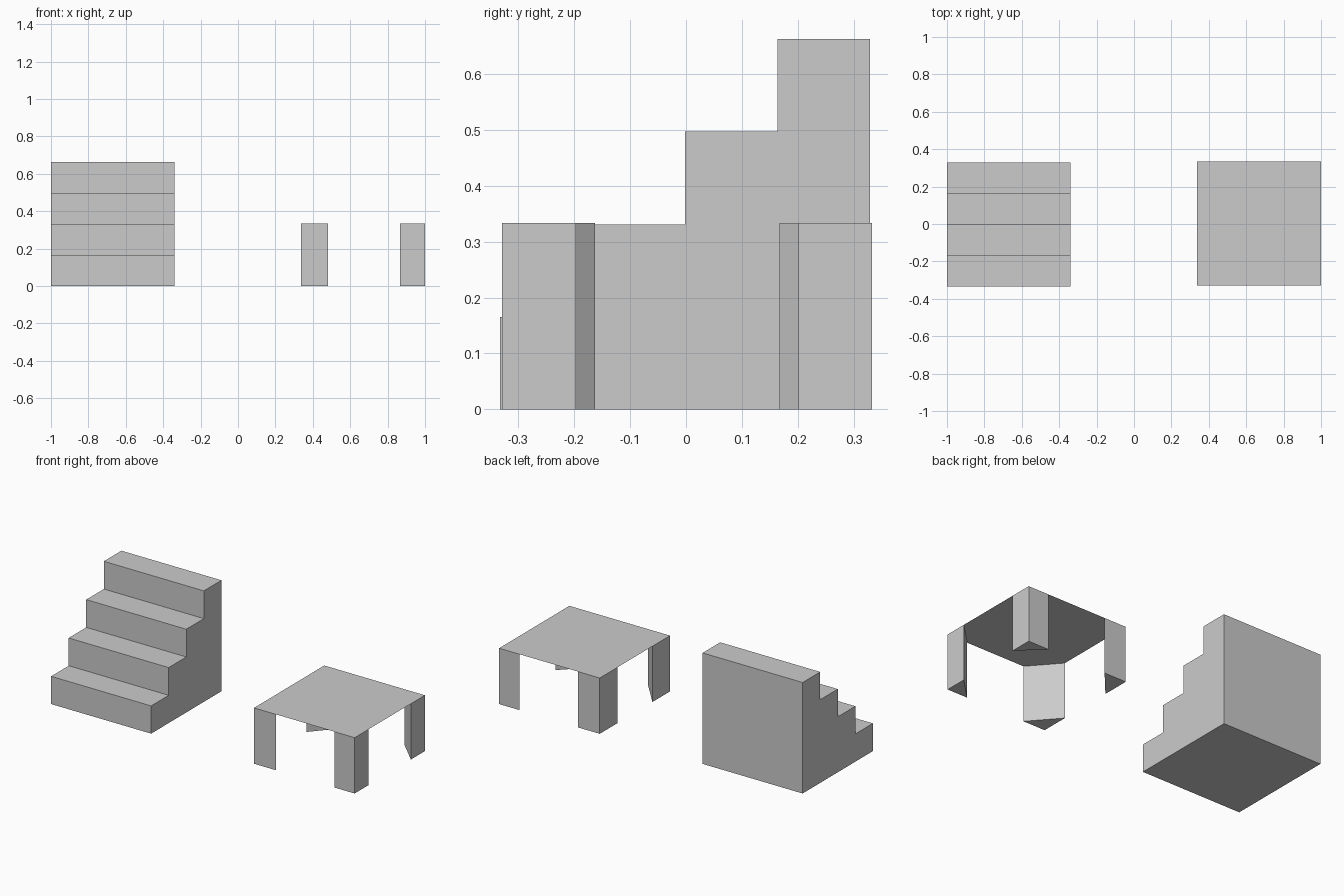
import bpy

if "Cube" in bpy.data.objects:
    bpy.data.objects.remove(bpy.data.objects["Cube"])


def make_object(name, verts, faces):
    mesh = bpy.data.meshes.new(name)
    mesh.from_pydata(verts, [], faces)
    mesh.update()
    obj = bpy.data.objects.new(name, mesh)
    bpy.context.collection.objects.link(obj)
    return obj


def ring_sides(n):
    return [(i, (i + 1) % n, (i + 1) % n + n, i + n) for i in range(n)]


# Staircase: stepped side profile extruded along x
X0, X1 = -1.0, -0.34
Y0, STEP, COUNT = -0.333, 0.1655, 4
depth_end = Y0 + COUNT * STEP
profile = [(Y0, 0.0)]
for i in range(COUNT):
    profile += [(Y0 + i * STEP, (i + 1) * STEP), (Y0 + (i + 1) * STEP, (i + 1) * STEP)]
# drop to the ground at the back
profile.append((depth_end, 0.0))
n = len(profile)
verts = [(x, y, z) for x in (X0, X1) for y, z in profile]
faces = ring_sides(n) + [tuple(reversed(range(n))), tuple(range(n, 2 * n))]
stairs = make_object("staircase", verts, faces)

# Table top: a thin sheet
TX0, TX1, TY0, TY1, TOP = 0.336, 1.0, -0.329, 0.333, 0.333
make_object("table_top",
            [(TX0, TY0, TOP), (TX1, TY0, TOP), (TX1, TY1, TOP), (TX0, TY1, TOP)],
            [(0, 1, 2, 3)])


# Table legs: triangular prisms in the corners, the left pair wider
def leg(name, cx, cy, dx, dy):
    tri = [(cx, cy), (cx + dx, cy), (cx, cy + dy)]
    if dx * dy < 0:
        tri.reverse()
    make_object(name, [(x, y, z) for z in (0.0, TOP) for x, y in tri],
                ring_sides(3) + [(2, 1, 0)])


for side, cx, dx, dy in (("left", TX0, 0.145, 0.166), ("right", TX1, -0.134, 0.132)):
    leg("front_" + side + "_leg", cx, TY0, dx, dy)
    leg("back_" + side + "_leg", cx, TY1, dx, -dy)

# Consistent outward normals on the staircase
import bmesh
bm = bmesh.new()
bm.from_mesh(stairs.data)
bmesh.ops.recalc_face_normals(bm, faces=bm.faces)
bm.to_mesh(stairs.data)
bm.free()
